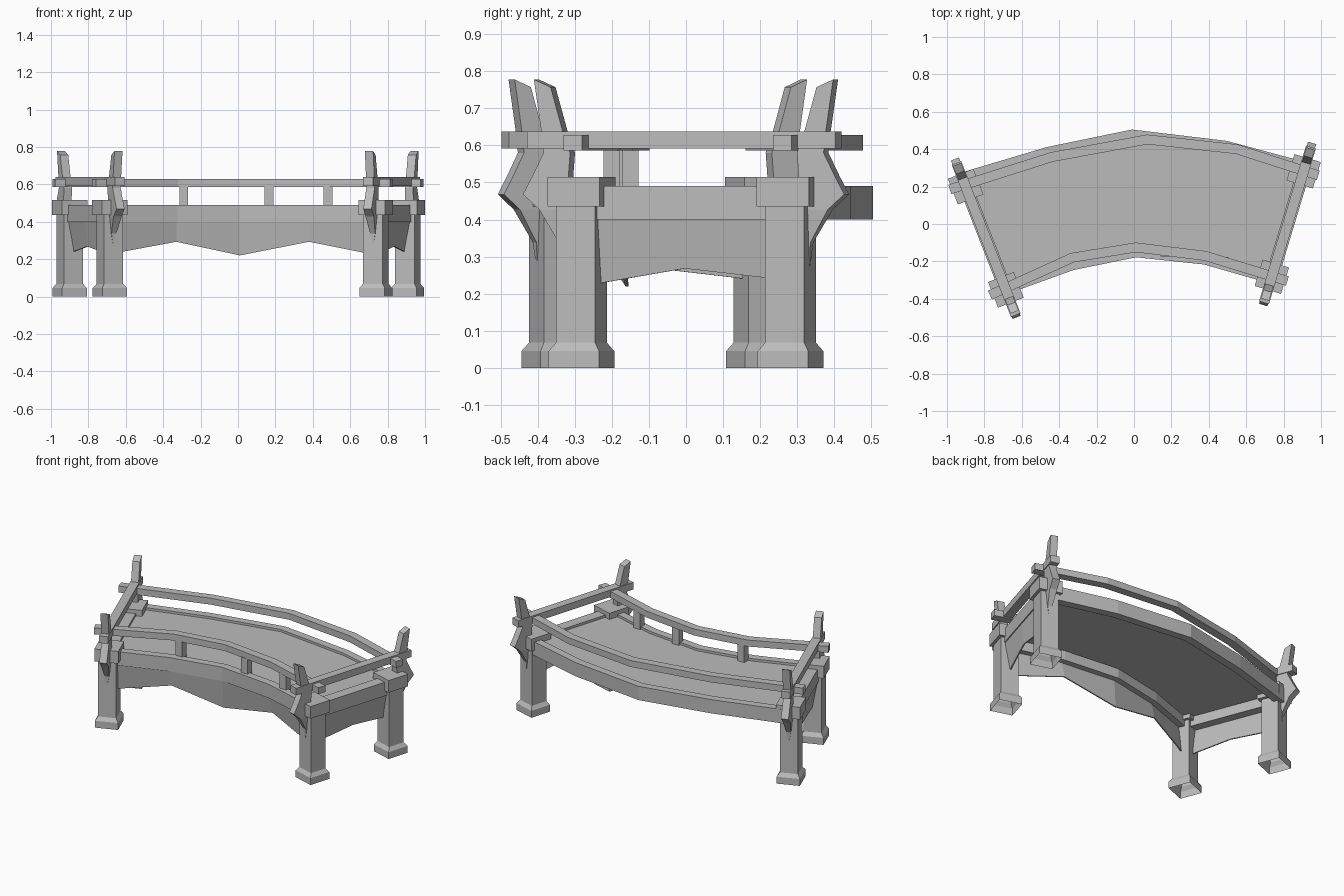
import bpy, bmesh
from mathutils import Vector

cube = bpy.data.objects.get("Cube")
if cube:
    bpy.data.objects.remove(cube)

stone = bpy.data.materials.new("grey_stone")
stone.use_nodes = True
grey = (0.5, 0.5, 0.5, 1)
stone.diffuse_color = grey
stone.node_tree.nodes["Principled BSDF"].inputs["Base Color"].default_value = grey


def loft(name, rings, close_start=True):
    """Join equal rings of points into a flat-shaded closed skin."""
    bm = bmesh.new()
    loops = [[bm.verts.new(p) for p in ring] for ring in rings]
    for a, b in zip(loops, loops[1:]):
        for i in range(len(a)):
            j = (i + 1) % len(a)
            bm.faces.new((a[i], a[j], b[j], b[i]))
    bm.faces.new(loops[-1])
    if close_start:
        bm.faces.new(loops[0][::-1])
    bmesh.ops.recalc_face_normals(bm, faces=bm.faces)
    mesh = bpy.data.meshes.new(name)
    bm.to_mesh(mesh)
    bm.free()
    mesh.materials.append(stone)
    obj = bpy.data.objects.new(name, mesh)
    bpy.context.collection.objects.link(obj)


def strip(name, path, low, high, width):
    """Beam of constant section along a plan path."""
    pts = [Vector(p) for p in path]
    rings = []
    for i, p in enumerate(pts):
        t = (pts[min(i + 1, len(pts) - 1)] - pts[max(i - 1, 0)]).normalized()
        n = Vector((-t.y, t.x)) * width / 2
        a, b = p + n, p - n
        rings.append([(a.x, a.y, low), (b.x, b.y, low),
                      (b.x, b.y, high), (a.x, a.y, high)])
    loft(name, rings)


def skirt(name, path, lows, leans, inward):
    """Thin panel hung below a beam, its lower edge leaning inward."""
    rings = []
    for p, low, lean in zip(path, lows, leans):
        top = Vector(p)
        bottom = top + inward * lean
        back = inward * 0.008
        rings.append([(*bottom, low), (*(bottom + back), low),
                      (*(top + back), 0.41), (*top, 0.41)])
    loft(name, rings)


def shifted(path, dy):
    return [(x, y + dy) for x, y in path]


# Corner centres, front and back on each side
sides = {
    "right": (Vector((-0.685, -0.352)), Vector((-0.90, 0.20))),
    "left": (Vector((0.737, -0.282)), Vector((0.907, 0.282))),
}

pillar_profile = [(0.071, 0), (0.071, 0.045), (0.055, 0.068), (0.055, 0.435),
                  (0.0735, 0.435), (0.0735, 0.515)]
# Horn levels: inner reach and height, outer reach and height, half width
horn_levels = [(0.045, 0.27, 0.055, 0.275, 0.003),
               (0.04, 0.34, 0.06, 0.338, 0.014),
               (0.04, 0.427, 0.112, 0.427, 0.023),
               (0.03, 0.468, 0.158, 0.468, 0.023),
               (0.03, 0.516, 0.132, 0.516, 0.023),
               (0.025, 0.58, 0.1, 0.58, 0.023),
               (0.045, 0.635, 0.105, 0.63, 0.023),
               (0.08, 0.757, 0.127, 0.778, 0.023)]


def corner(label, c, out):
    side = Vector((-out.y, out.x))

    def at(r, s, z):
        p = c + out * r + side * s
        return (p.x, p.y, z)

    # Pillar with flared foot and wide cap, open underneath
    loft(label + "_pillar",
         [[at(-h, -h, z), at(h, -h, z), at(h, h, z), at(-h, h, z)]
          for h, z in pillar_profile], close_start=False)
    # Pointed upright horn on the outer face
    loft(label + "_horn",
         [[at(ri, -w, zi), at(ro, -w, zo), at(ro, w, zo), at(ri, w, zi)]
          for ri, zi, ro, zo, w in horn_levels])


for label, (front, back) in sides.items():
    along = (back - front).normalized()
    inward = Vector((along.y, -along.x))
    if label == "left":
        inward = -inward
    corner("front_" + label, front, -along)
    corner("back_" + label, back, along)
    # Side rail running through both horns, beam and arched skirt below
    strip(label + "_side_rail", [front - along * 0.145, back + along * 0.135],
          0.592, 0.638, 0.055)
    strip(label + "_side_beam", [front, back], 0.40, 0.49, 0.07)
    outer = [p - inward * 0.03 for p in (front, (front + back) / 2, back)]
    skirt(label + "_side_skirt", outer, [0.22, 0.268, 0.235], [0.035, 0.015, 0.035], inward)

# Curved edge beams, given by their outer edges
front_edge = [(-0.67, -0.37), (-0.33, -0.247), (0.01, -0.178), (0.38, -0.217), (0.72, -0.315)]
back_edge = [(-0.92, 0.275), (-0.46, 0.412), (-0.01, 0.505), (0.49, 0.445), (0.90, 0.335)]
strip("front_edge_beam", shifted(front_edge, 0.025), 0.40, 0.49, 0.05)
strip("back_edge_beam", shifted(back_edge, -0.025), 0.40, 0.49, 0.05)

# Scalloped skirt under the front edge
skirt("front_skirt", shifted(front_edge, 0.003), [0.23, 0.293, 0.22, 0.293, 0.225],
      [0.02, 0.03, 0.012, 0.03, 0.02], Vector((0, 1)))

# Thin deck between the edge beams
outline = shifted(front_edge, 0.03) + shifted(back_edge, -0.03)[::-1]
loft("deck", [[(x, y, z) for x, y in outline] for z in (0.462, 0.475)])

# Curved handrails with ends that cross the side rails
strip("front_rail", [(-0.77, -0.38), (-0.33, -0.18), (0.01, -0.125), (0.38, -0.17), (0.82, -0.305)],
      0.586, 0.628, 0.052)
strip("back_rail", [(-0.985, 0.185), (-0.44, 0.358), (0.07, 0.452), (0.55, 0.40), (0.985, 0.26)],
      0.586, 0.628, 0.052)

# Short posts under the front handrail
for i, (x, y) in enumerate([(-0.29, -0.175), (0.165, -0.15), (0.48, -0.2)]):
    strip(f"front_baluster_{i + 1}", [(x - 0.024, y), (x + 0.024, y)], 0.47, 0.59, 0.045)
